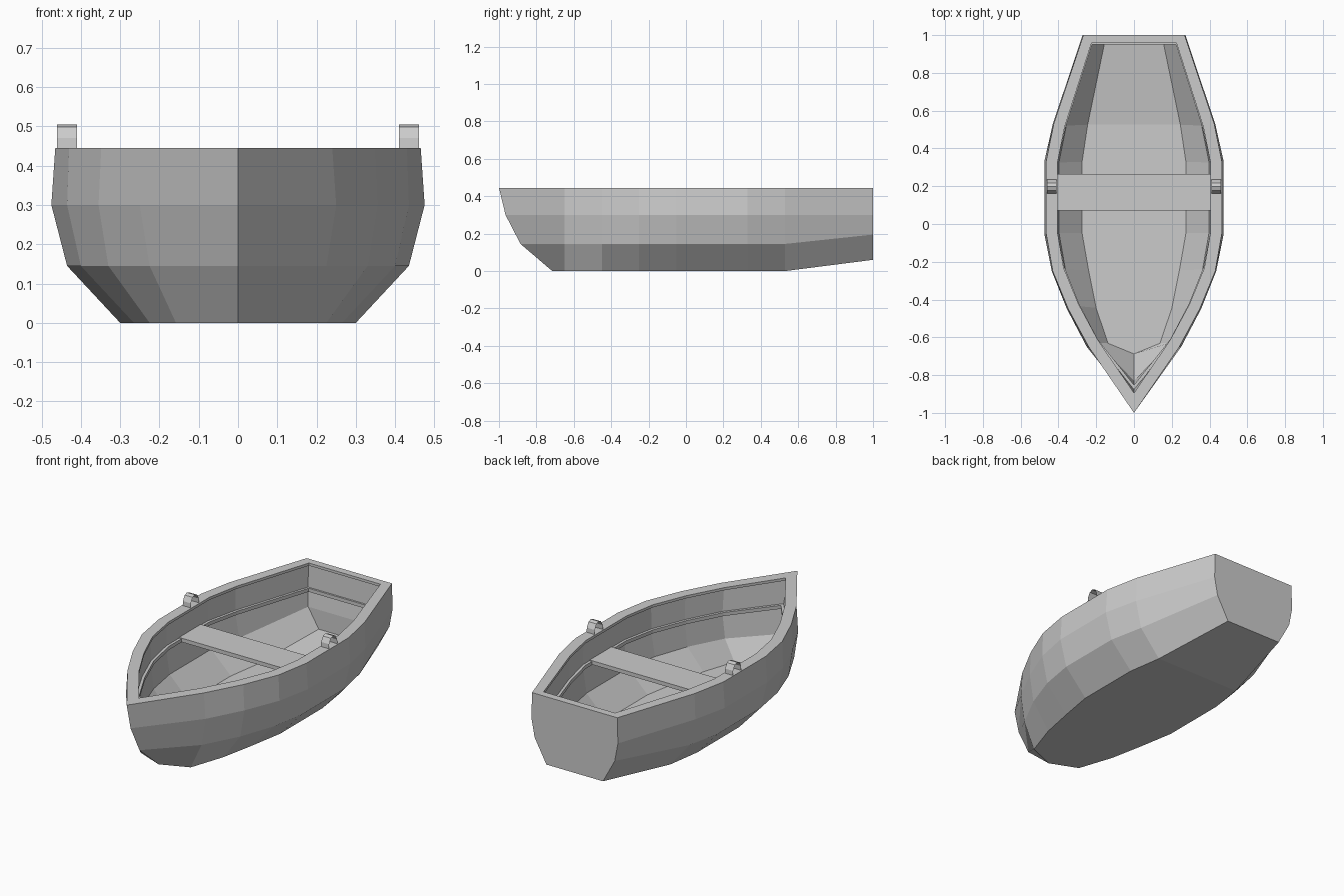
import bpy, bmesh
from mathutils import Vector

if "Cube" in bpy.data.objects:
    bpy.data.objects.remove(bpy.data.objects["Cube"])

# Hull stations: y, then half-widths at four heights
STATIONS = [
    (1.00, .178, .252, .272, .268),
    (.53, .270, .395, .430, .425),
    (.33, .300, .435, .475, .465),
    (-.05, .300, .435, .475, .465),
    (-.25, .265, .400, .435, .430),
    (-.45, .225, .330, .355, .348),
    (-.65, .158, .225, .250, .240),
]
HEIGHTS = [0, .145, .30, .445]
BOW_Y = [-.715, -.885, -.965, -1.0]
STERN_LIFT = [.06, .05, 0, 0]


def make_object(name, bm):
    bmesh.ops.recalc_face_normals(bm, faces=bm.faces)
    mesh = bpy.data.meshes.new(name)
    bm.to_mesh(mesh)
    bm.free()
    ob = bpy.data.objects.new(name, mesh)
    bpy.context.collection.objects.link(ob)
    return ob


def ring(level, inset=0, z=None, stern=None):
    """Mirrored outline at one level, offset inwards with mitred corners."""
    half = [Vector((s[level + 1], s[0])) for s in STATIONS]
    pts = half + [Vector((0, BOW_Y[level]))]
    pts += [Vector((-p.x, p.y)) for p in reversed(half)]
    z = HEIGHTS[level] if z is None else z
    out = []
    for i, p in enumerate(pts):
        a = (p - pts[i - 1]).normalized()
        b = (pts[(i + 1) % len(pts)] - p).normalized()
        na, nb = Vector((a.y, -a.x)), Vector((b.y, -b.x))
        q = p + (na + nb) * inset / (1 + na.dot(nb))
        at_stern = i in (0, len(pts) - 1)
        if at_stern:
            q.y = stern or 1 - .7 * inset
        out.append((q.x, q.y, z + (STERN_LIFT[level] if at_stern else 0)))
    return out


# Hull: outside skin, rim, inner wall, ledge and floor as one lofted shell
rings = [ring(level) for level in range(4)]
rings += [
    ring(3, .060),
    ring(3, .060, .430),
    ring(3, .047, .430),
    ring(2, .055, .305),
    ring(2, .070, .305),
    ring(2, .070, .285),
    ring(2, .055, .285),
    ring(1, .038, .15, .95),
    ring(0, .025, .03, .95),
]
bm = bmesh.new()
loops = [[bm.verts.new(co) for co in r] for r in rings]
n = len(loops[0])
for lo, hi in zip(loops, loops[1:]):
    for i in range(n):
        j = (i + 1) % n
        bm.faces.new((lo[i], lo[j], hi[j], hi[i]))
for loop in (loops[0], loops[-1]):
    for i in range(n // 2 - 1):
        bm.faces.new((loop[i], loop[i + 1], loop[n - 2 - i], loop[n - 1 - i]))
    m = n // 2
    bm.faces.new(loop[m - 1:m + 2])
make_object("hull", bm)

# Seat plank
bm = bmesh.new()
bmesh.ops.create_cube(bm, size=1)
bmesh.ops.scale(bm, vec=(.84, .195, .022), verts=bm.verts)
bmesh.ops.translate(bm, vec=(0, .168, .298), verts=bm.verts)
make_object("seat", bm)

# Oar loops: thin bent strips on the rim, mirrored
ARCH = [(-.038, .44), (-.036, .470), (-.020, .498), (0, .505),
        (.020, .498), (.036, .470), (.038, .44)]
bm = bmesh.new()
rows = [[bm.verts.new((x, .198 + y, z)) for x in (.41, .46)] for y, z in ARCH]
for a, b in zip(rows, rows[1:]):
    bm.faces.new((a[0], a[1], b[1], b[0]))
oar_loops = make_object("oar_loops", bm)
oar_loops.modifiers.new("mirror", 'MIRROR').use_axis[0] = True
